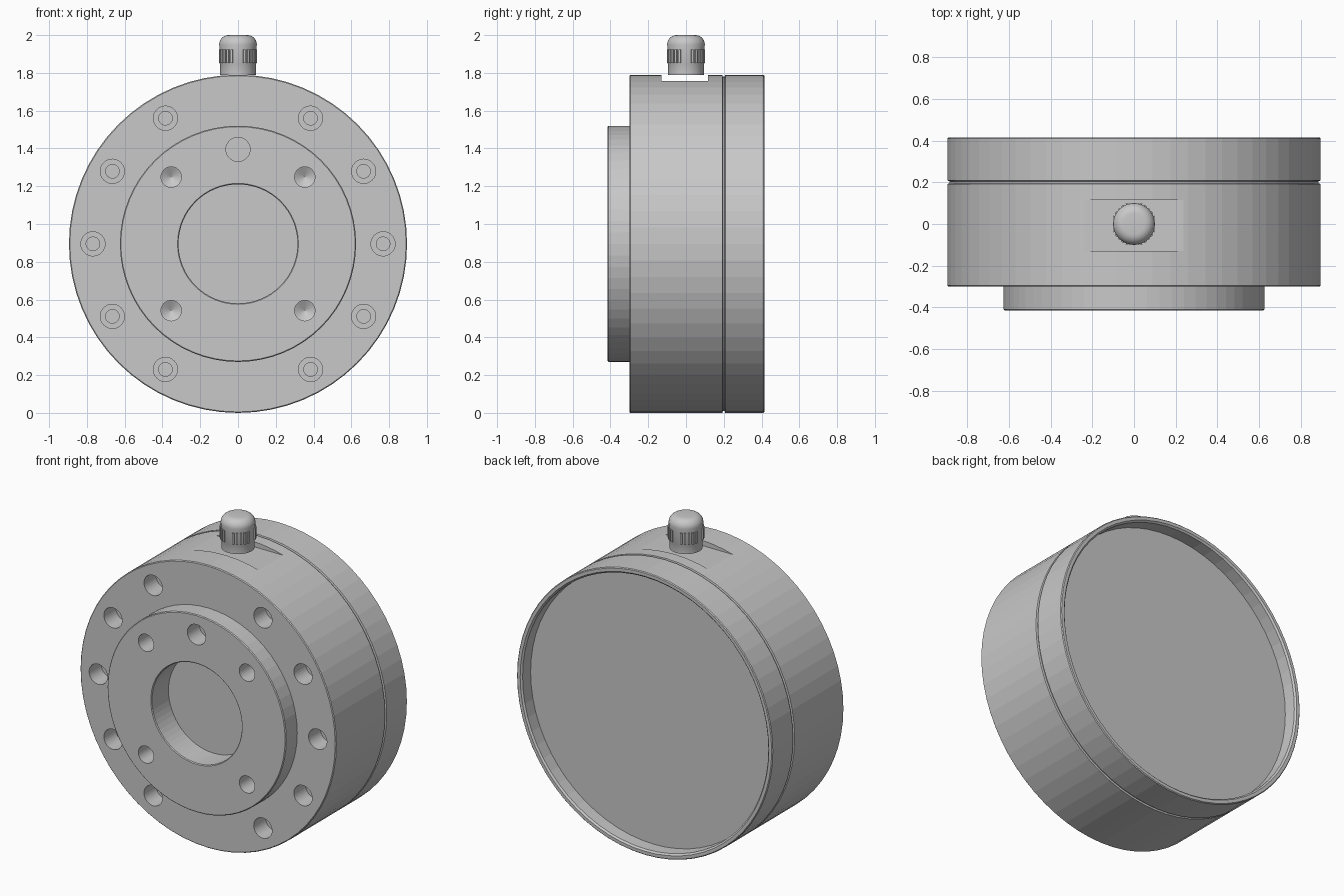
import bpy
import bmesh
import math
from mathutils import Matrix, Vector

cube = bpy.data.objects.get("Cube")
if cube:
    bpy.data.objects.remove(cube, do_unlink=True)

CENTRE = Vector((0, 0, 0.895))

grey = bpy.data.materials.new("plain grey")
grey.use_nodes = True
grey.diffuse_color = (0.58, 0.58, 0.58, 1)
grey.node_tree.nodes["Principled BSDF"].inputs["Base Color"].default_value = grey.diffuse_color


def lathe(bm, profile, sides, matrix):
    """Spin (radius, y) points about the y axis; radius 0 closes to a pole."""
    rings = []
    for r, y in profile:
        count = 1 if r == 0 else sides
        ring = []
        for i in range(count):
            a = math.tau * i / sides
            ring.append(bm.verts.new(matrix @ Vector((r * math.sin(a), y, r * math.cos(a)))))
        rings.append(ring)
    for a, b in zip(rings, rings[1:]):
        if len(a) == 1 and len(b) == 1:
            continue
        for i in range(sides):
            j = (i + 1) % sides
            corners = [a[i % len(a)], a[j % len(a)], b[j % len(b)], b[i % len(b)]]
            bm.faces.new(list(dict.fromkeys(corners)))


def finish(bm, name):
    bmesh.ops.recalc_face_normals(bm, faces=bm.faces[:])
    mesh = bpy.data.meshes.new(name)
    bm.to_mesh(mesh)
    bm.free()
    mesh.materials.append(grey)
    obj = bpy.data.objects.new(name, mesh)
    bpy.context.collection.objects.link(obj)
    return obj


def turned_part(name, profile, sides, matrix):
    bm = bmesh.new()
    lathe(bm, profile, sides, matrix)
    return finish(bm, name)


def activate(obj):
    bpy.ops.object.select_all(action='DESELECT')
    obj.select_set(True)
    bpy.context.view_layer.objects.active = obj


# Housing with raised front ring and central bore
housing = turned_part("housing", [
    (0, -0.245), (0.315, -0.245), (0.315, -0.41), (0.32, -0.415),
    (0.62, -0.415), (0.625, -0.41), (0.625, -0.3), (0.89, -0.3),
    (0.895, -0.295), (0.895, 0.192), (0.885, 0.195), (0.885, 0.2), (0, 0.2),
], 64, Matrix.Translation(CENTRE))

# Rear cover with recessed back
turned_part("rear_cover", [
    (0, 0.2), (0.885, 0.2), (0.885, 0.205), (0.895, 0.208),
    (0.895, 0.41), (0.89, 0.415), (0.87, 0.415), (0.86, 0.405),
    (0.86, 0.325), (0, 0.325),
], 64, Matrix.Translation(CENTRE))

# Cutter for every hole and the flat on top
bm = bmesh.new()


def hole(radius, degrees, face_y, profile):
    a = math.radians(degrees)
    place = CENTRE + Vector((radius * math.cos(a), face_y, radius * math.sin(a)))
    lathe(bm, profile, 32, Matrix.Translation(place))


# Counterbored screw holes in the flange
for deg in range(0, 360, 30):
    if deg not in (90, 270):
        hole(0.768, deg, -0.3, [(0, -0.05), (0.064, -0.05), (0.064, 0.12),
                                (0.036, 0.12), (0.036, 0.2), (0, 0.2)])
# Drilled holes with conical ends in the raised ring
for deg in range(45, 360, 90):
    hole(0.5, deg, -0.415, [(0, -0.05), (0.054, -0.05), (0.054, 0.12), (0, 0.15)])
# Dowel hole
hole(0.5, 90, -0.415, [(0, -0.05), (0.064, -0.05), (0.064, 0.12), (0, 0.12)])
# Flat under the cable gland
bmesh.ops.create_cube(bm, size=1, matrix=Matrix.Translation((0, -0.007, 1.857))
                      @ Matrix.Diagonal((0.7, 0.245, 0.2, 1)))
cutter = finish(bm, "hole_cutter")
cutter.hide_render = True

cut = housing.modifiers.new("holes", 'BOOLEAN')
cut.operation = 'DIFFERENCE'
cut.solver = 'EXACT'
cut.object = cutter
activate(housing)
bpy.ops.object.modifier_apply(modifier=cut.name)
bpy.data.objects.remove(cutter, do_unlink=True)

# Cable gland with domed cap
dome = [(0.05 + 0.05 * math.cos(t), 1.95 + 0.05 * math.sin(t))
        for t in (math.radians(15 * k) for k in range(7))]
gland = turned_part("cable_gland", [
    (0, 1.79), (0.095, 1.79), (0.095, 1.845), (0.097, 1.85), (0.097, 1.925),
] + dome + [(0, 2.0)], 48, Matrix.Rotation(math.pi / 2, 4, 'X'))
activate(gland)
bpy.ops.object.shade_smooth_by_angle(angle=math.radians(35))

# Grip ribs in four groups around the gland
bm = bmesh.new()
for quarter in range(4):
    for k in range(-2, 3):
        turn = Matrix.Rotation(math.radians(45 + 90 * quarter + 13 * k), 4, 'Z')
        bmesh.ops.create_cube(bm, size=1, matrix=turn @ Matrix.Translation((0.098, 0, 1.888))
                              @ Matrix.Diagonal((0.014, 0.012, 0.072, 1)))
finish(bm, "grip_ribs")
